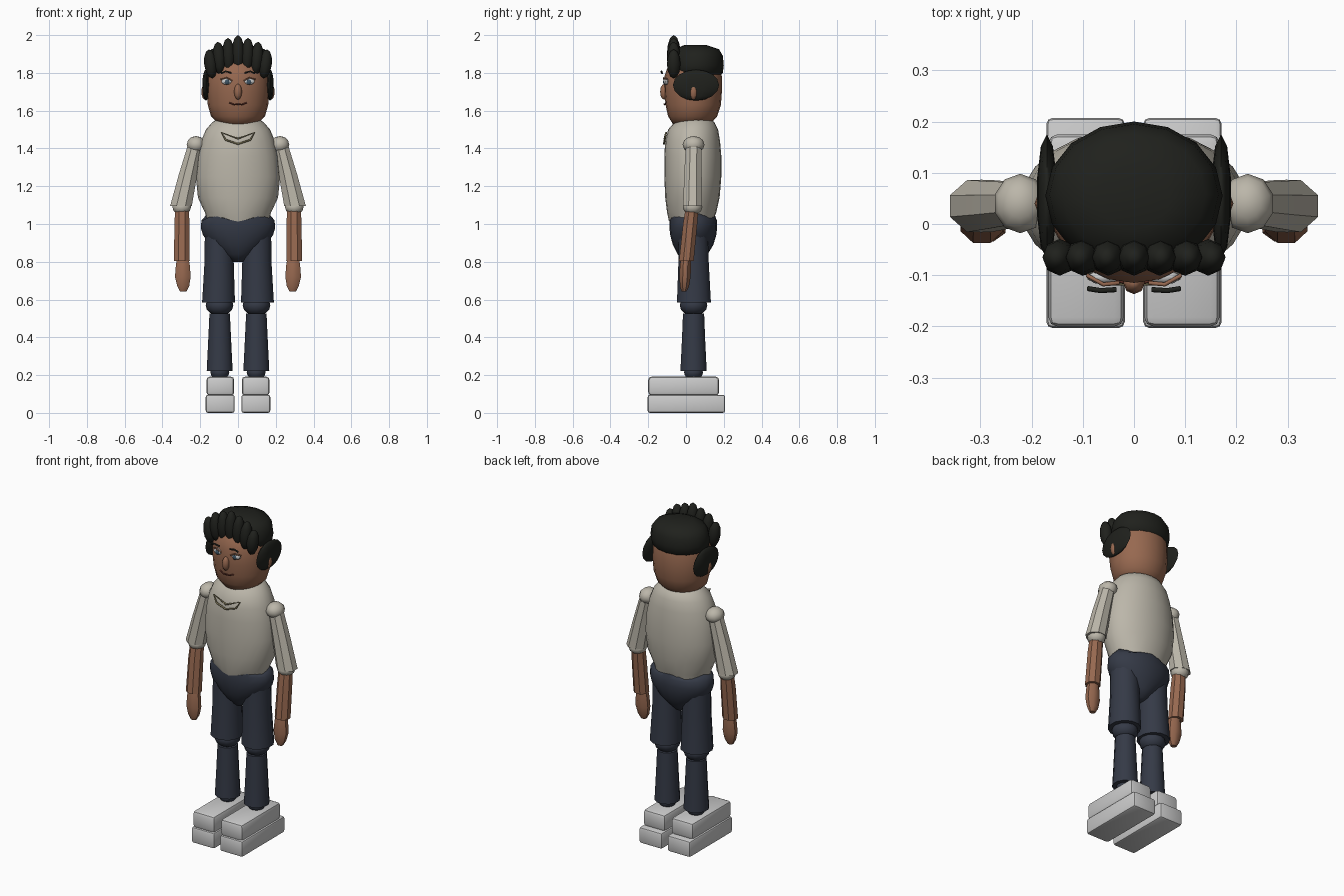
import bpy, bmesh, math
from mathutils import Vector

if "Cube" in bpy.data.objects:
    bpy.data.objects.remove(bpy.data.objects["Cube"])


def mat(name, c):
    m = bpy.data.materials.new(name)
    m.diffuse_color = (*c, 1)
    m.use_nodes = True
    m.node_tree.nodes["Principled BSDF"].inputs["Base Color"].default_value = m.diffuse_color
    return m


SKIN = mat("skin", (0.31, 0.14, 0.08))
HAIR = mat("hair", (0.014, 0.015, 0.012))
SHIRT = mat("shirt", (0.50, 0.47, 0.40))
NAVY = mat("navy", (0.035, 0.042, 0.062))
SHOE = mat("shoe", (0.60, 0.60, 0.59))
WHITE = mat("eye_white", (0.75, 0.75, 0.72))
IRIS = mat("iris", (0.05, 0.09, 0.13))
LIP = mat("lip", (0.12, 0.03, 0.02))
TRIM = mat("trim", (0.30, 0.26, 0.14))


def finish(name, bm, m, angle=40):
    bmesh.ops.recalc_face_normals(bm, faces=bm.faces)
    me = bpy.data.meshes.new(name)
    bm.to_mesh(me)
    bm.free()
    me.materials.append(m)
    ob = bpy.data.objects.new(name, me)
    bpy.context.collection.objects.link(ob)
    bpy.ops.object.select_all(action='DESELECT')
    ob.select_set(True)
    bpy.context.view_layer.objects.active = ob
    bpy.ops.object.shade_smooth_by_angle(angle=math.radians(angle))
    return ob


def skin_rings(name, rings, m, angle=40):
    """Bridge successive vertex rings and cap both ends."""
    bm = bmesh.new()
    vs = [[bm.verts.new(p) for p in r] for r in rings]
    n = len(vs[0])
    for a, b in zip(vs, vs[1:]):
        for i in range(n):
            j = (i + 1) % n
            bm.faces.new((a[i], a[j], b[j], b[i]))
    bm.faces.new(vs[0])
    bm.faces.new(vs[-1])
    return finish(name, bm, m, angle)


def loft(name, rows, m, n=20, wave=None):
    """Rows of (z, half width, y front, y back); one row may be wavy."""
    rings = []
    for k, (z, rx, y0, y1) in enumerate(rows):
        ring = []
        for i in range(n):
            t = 2 * math.pi * i / n
            dz = 0.012 * math.sin(5 * t) if k == wave else 0
            ring.append((rx * math.cos(t), (y0 + y1) / 2 + (y1 - y0) / 2 * math.sin(t), z + dz))
        rings.append(ring)
    return skin_rings(name, rings, m, 60)


def limb(name, stops, m, n=10):
    """Stops of (x, y, z, rx, ry) with level cross-sections."""
    rings = [[(x + rx * math.cos(2 * math.pi * (i + .5) / n), y + ry * math.sin(2 * math.pi * (i + .5) / n), z)
              for i in range(n)] for x, y, z, rx, ry in stops]
    return skin_rings(name, rings, m)


def ball(name, c, r, m, u=12, v=8, tilt=0):
    bm = bmesh.new()
    bmesh.ops.create_uvsphere(bm, u_segments=u, v_segments=v, radius=1)
    for w in bm.verts:
        w.co = Vector((w.co.x * r[0], w.co.y * r[1], w.co.z * r[2]))
    ob = finish(name, bm, m, 50)
    ob.location = c
    ob.rotation_euler[1] = tilt
    return ob


def block(name, lo, hi, m, bevel):
    bm = bmesh.new()
    bmesh.ops.create_cube(bm, size=1)
    for w in bm.verts:
        w.co = Vector([(a + b) / 2 + (b - a) * c for a, b, c in zip(lo, hi, w.co)])
    bmesh.ops.bevel(bm, geom=bm.edges[:], offset=bevel, segments=2, affect='EDGES', profile=0.5)
    return finish(name, bm, m)


def wire(name, pts, r, m, closed):
    cu = bpy.data.curves.new(name, 'CURVE')
    cu.dimensions = '3D'
    cu.bevel_depth = r
    cu.bevel_resolution = 1
    sp = cu.splines.new('POLY')
    sp.points.add(len(pts) - 1)
    for p, co in zip(sp.points, pts):
        p.co = (*co, 1)
    sp.use_cyclic_u = closed
    cu.materials.append(m)
    ob = bpy.data.objects.new(name, cu)
    bpy.context.collection.objects.link(ob)


# Head
loft("head", [(1.515, .05, -.03, .09), (1.53, .10, -.07, .13), (1.57, .143, -.095, .165),
              (1.63, .160, -.108, .185), (1.70, .166, -.115, .19), (1.78, .163, -.115, .19),
              (1.85, .14, -.09, .17), (1.90, .08, -.03, .12)], SKIN)

# Hair cap and front curls
loft("hair_cap", [(1.775, .13, -.06, .17), (1.80, .165, -.085, .195), (1.84, .173, -.09, .20),
                  (1.89, .165, -.08, .195), (1.925, .14, -.06, .175), (1.947, .07, -.01, .11)], HAIR, 16)
for k, (x, top, bottom) in enumerate([(0, 2.0, 1.80), (.05, 1.985, 1.80), (.1, 1.965, 1.79), (.145, 1.925, 1.77)]):
    for s in ((1,) if k == 0 else (1, -1)):
        ball("front_curl", (s * x, -.065, (top + bottom) / 2), (.034, .036, (top - bottom) / 2), HAIR, 8, 6, s * x * .8)

# Torso, hips and neckline
loft("shirt_body", [(1.025, .165, -.09, .15), (1.06, .175, -.10, .16), (1.14, .212, -.11, .178),
                    (1.25, .223, -.115, .187), (1.36, .213, -.115, .187), (1.44, .195, -.11, .18),
                    (1.50, .17, -.095, .17), (1.54, .135, -.06, .15), (1.56, .10, -.035, .12)], SHIRT, 24, 0)
loft("trouser_hips", [(.80, .03, -.01, .08), (.84, .085, -.045, .115), (.89, .145, -.07, .145),
                      (.94, .185, -.083, .16), (.98, .197, -.088, .165), (1.02, .193, -.088, .163),
                      (1.043, .172, -.085, .15)], NAVY, 20, 6)
wire("neckline_trim", [(-.088, -.105, 1.485), (-.065, -.113, 1.445), (0, -.117, 1.424), (.065, -.113, 1.445),
                       (.088, -.105, 1.485), (0, -.114, 1.452)], .005, TRIM, True)

# Nose and mouth
ball("nose", (0, -.115, 1.70), (.021, .022, .042), SKIN, 8, 6)
wire("mouth", [(-.045, -.106, 1.642), (-.02, -.113, 1.632), (0, -.115, 1.635), (.02, -.113, 1.632),
               (.045, -.106, 1.642)], .004, LIP, False)

# Mirrored parts
for s, side in ((-1, "right"), (1, "left")):
    # Face details
    ball(side + "_eye", (s * .06, -.104, 1.755), (.03, .014, .018), WHITE, 10, 6)
    ball(side + "_iris", (s * .058, -.115, 1.752), (.013, .006, .014), IRIS, 8, 6)
    wire(side + "_upper_lid", [(s * .03, -.115, 1.758), (s * .06, -.118, 1.774), (s * .092, -.10, 1.765)], .004, SKIN, False)
    wire(side + "_brow", [(s * .035, -.128, 1.80), (s * .065, -.13, 1.808), (s * .09, -.126, 1.797)], .005, HAIR, False)
    ball(side + "_ear", (s * .175, .04, 1.70), (.019, .022, .042), SKIN, 8, 6)
    ball(side + "_side_hair", (s * .17, .053, 1.735), (.02, .122, .082), HAIR, 10, 8)

    # Arm
    ball(side + "_shoulder", (s * .222, .04, 1.42), (.052, .058, .046), SHIRT, 10, 6)
    limb(side + "_sleeve", [(s * .225, .04, 1.42, .043, .045), (s * .265, .037, 1.26, .053, .05),
                            (s * .302, .035, 1.095, .062, .055)], SHIRT, 8)
    ball(side + "_cuff", (s * .298, .035, 1.09), (.052, .052, .042), SHIRT, 10, 6)
    limb(side + "_forearm", [(s * .296, .03, 1.07, .040, .037), (s * .297, .022, 1.00, .043, .041),
                             (s * .297, .002, .805, .045, .042)], SKIN, 8)
    limb(side + "_hand", [(s * .292, 0, .82, .033, .028), (s * .292, -.003, .78, .04, .032),
                          (s * .292, -.005, .72, .045, .032), (s * .29, -.008, .67, .034, .026),
                          (s * .29, -.01, .642, .018, .014)], SKIN, 8)

    # Leg
    limb(side + "_thigh", [(s * .10, .038, .97, .078, .08), (s * .10, .04, .80, .08, .083),
                           (s * .103, .042, .585, .09, .093)], NAVY, 12)
    ball(side + "_knee", (s * .098, .04, .57), (.073, .073, .056), NAVY)
    limb(side + "_shin", [(s * .097, .04, .525, .056, .058), (s * .097, .04, .38, .063, .064),
                          (s * .097, .04, .222, .071, .072)], NAVY, 12)
    ball(side + "_ankle", (s * .096, .04, .215), (.05, .05, .04), NAVY)

    # Shoe
    xs = sorted((s * .02, s * .167))
    block(side + "_shoe_upper", (xs[0], -.2, .092), (xs[1], .175, .192), SHOE, .018)
    xs = sorted((s * .018, s * .171))
    block(side + "_shoe_sole", (xs[0], -.203, 0), (xs[1], .207, .096), SHOE, .012)
